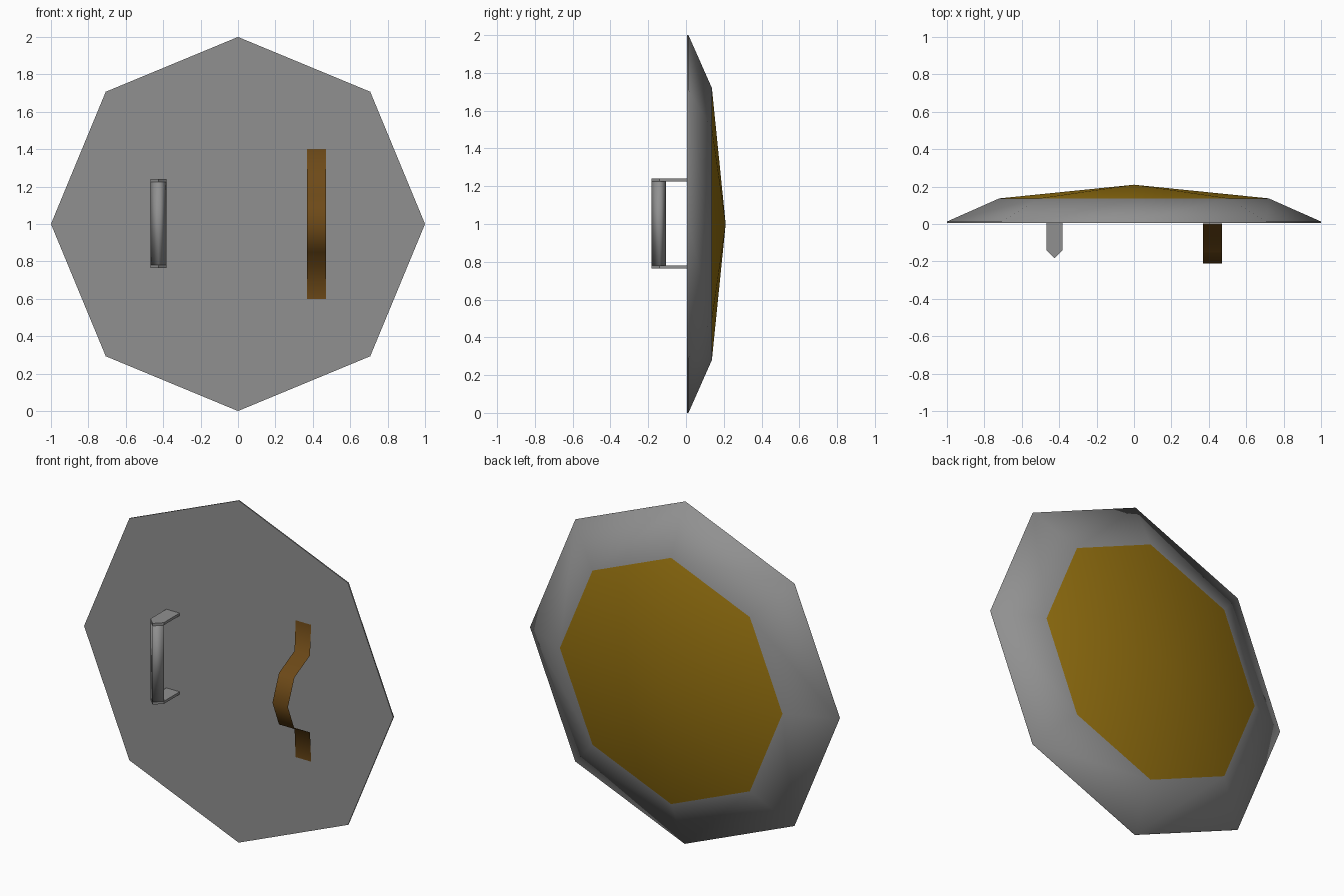
import bpy, bmesh, math

if "Cube" in bpy.data.objects:
    bpy.data.objects.remove(bpy.data.objects["Cube"], do_unlink=True)


def material(name, rgb):
    m = bpy.data.materials.new(name)
    m.use_nodes = True
    m.diffuse_color = (*rgb, 1)
    m.node_tree.nodes["Principled BSDF"].inputs["Base Color"].default_value = (*rgb, 1)
    return m


STEEL = material("steel grey", (0.28, 0.28, 0.28))
GOLD = material("dark gold", (0.30, 0.165, 0.005))
LEATHER = material("brown leather", (0.155, 0.068, 0.009))


def finish(name, bm, mats, smooth_angle=None, recalc=True):
    if recalc:
        bmesh.ops.recalc_face_normals(bm, faces=bm.faces)
    mesh = bpy.data.meshes.new(name)
    bm.to_mesh(mesh)
    bm.free()
    for m in mats:
        mesh.materials.append(m)
    ob = bpy.data.objects.new(name, mesh)
    bpy.context.collection.objects.link(ob)
    if smooth_angle:
        bpy.ops.object.select_all(action='DESELECT')
        ob.select_set(True)
        bpy.context.view_layer.objects.active = ob
        bpy.ops.object.shade_smooth_by_angle(angle=math.radians(smooth_angle))
    return ob


def prism(name, outline, z0, z1, smooth_angle=None):
    """Upright prism from an x/y outline."""
    bm = bmesh.new()
    face = bm.faces.new([bm.verts.new((x, y, z0)) for x, y in outline])
    ext = bmesh.ops.extrude_face_region(bm, geom=[face], use_keep_orig=True)
    top = [g for g in ext["geom"] if isinstance(g, bmesh.types.BMVert)]
    bmesh.ops.translate(bm, verts=top, vec=(0, 0, z1 - z0))
    return finish(name, bm, [STEEL], smooth_angle)


# Eight-sided shield: flat inner plate, thin edge, sloped rim, shallow gold cone
SIDES = 8
bm = bmesh.new()
rings = []
for radius, y in [(1, 0.006), (1, 0.013), (0.72, 0.137)]:
    rings.append([bm.verts.new((radius * math.sin(math.tau * i / SIDES), y,
                                1 + radius * math.cos(math.tau * i / SIDES)))
                  for i in range(SIDES)])
bm.faces.new(rings[0])
apex = bm.verts.new((0, 0.21, 1))
for i in range(SIDES):
    j = (i + 1) % SIDES
    for a, b in zip(rings, rings[1:]):
        bm.faces.new((a[i], a[j], b[j], b[i]))
    bm.faces.new((rings[2][i], rings[2][j], apex)).material_index = 1
finish("shield_body", bm, [STEEL, GOLD], 70)

# Hand grip: diamond bar held by a flat bracket at each end
HX, HALF, LOW, HIGH, T = -0.425, 0.043, 0.765, 1.24, 0.015
diamond = [(HX, -0.182), (HX + HALF, -0.14), (HX, -0.106), (HX - HALF, -0.14)]
bracket = [(HX, -0.182), (HX + HALF, -0.14), (HX + HALF, 0.008),
           (HX - HALF, 0.008), (HX - HALF, -0.14)]
prism("grip_bar", diamond, LOW + T, HIGH - T, 100)
prism("grip_lower_bracket", bracket, LOW, LOW + T)
prism("grip_upper_bracket", bracket, HIGH - T, HIGH)

# Arm strap: thin bent sheet, mirrored about the shield centre height
half = [(0.4, 0.004), (0.225, -0.006), (0.15, -0.15)]
path = half + [(0, -0.21)] + [(-z, y) for z, y in reversed(half)]
bm = bmesh.new()
rows = [[bm.verts.new((x, y, 1 + z)) for x in (0.37, 0.47)] for z, y in path]
for a, b in zip(rows, rows[1:]):
    bm.faces.new((a[0], b[0], b[1], a[1]))
finish("arm_strap", bm, [LEATHER], 80, recalc=False)
